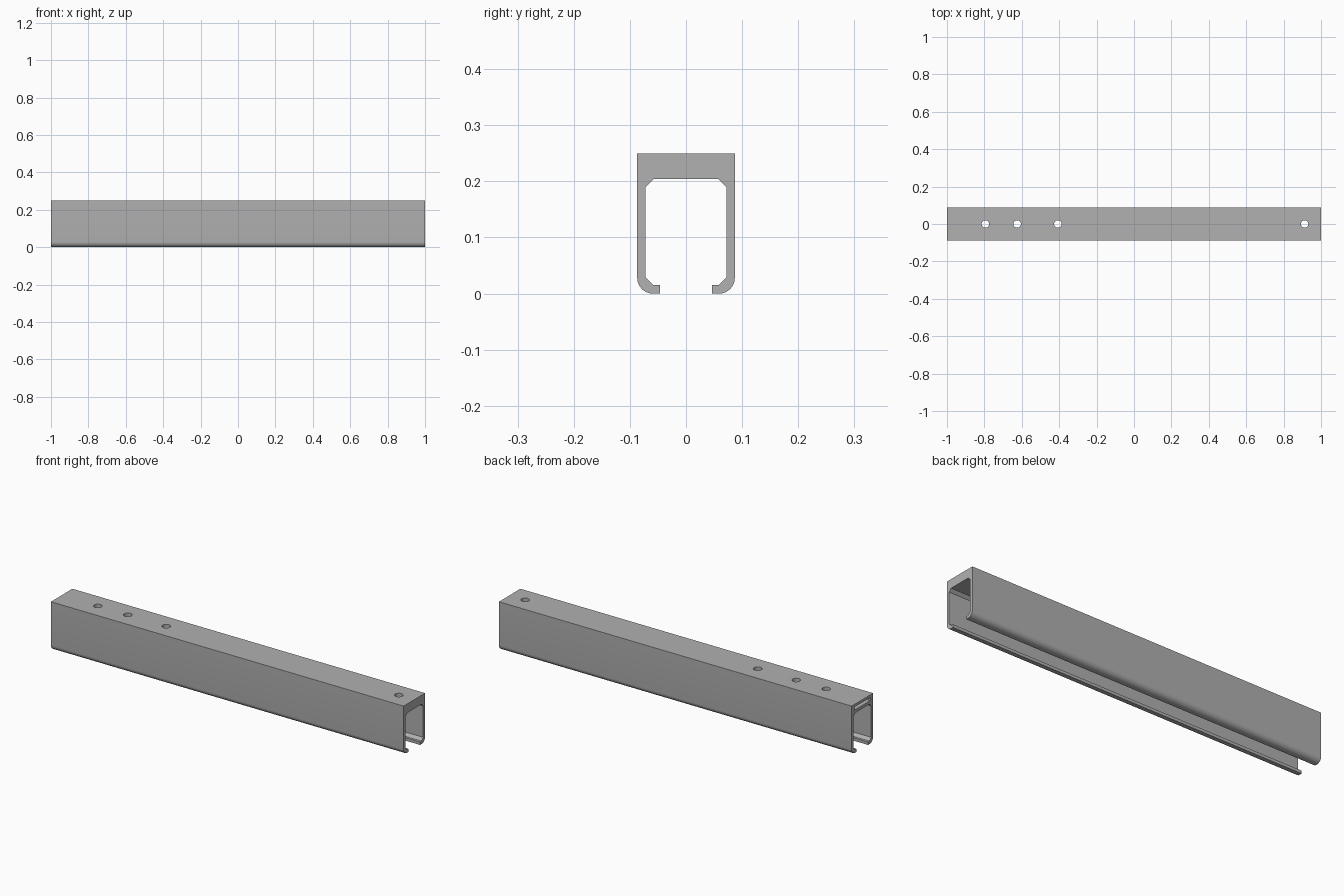
import bpy, bmesh, math

cube = bpy.data.objects.get("Cube")
if cube:
    bpy.data.objects.remove(cube, do_unlink=True)

LENGTH, HALF_W, HEIGHT, RADIUS = 2.0, 0.087, 0.25, 0.028

# Plain metal grey
grey = bpy.data.materials.new("metal_grey")
colour = (0.44, 0.44, 0.44, 1)
grey.use_nodes = True
grey.diffuse_color = colour
grey.node_tree.nodes["Principled BSDF"].inputs["Base Color"].default_value = colour


def mesh_object(name, bm):
    bmesh.ops.recalc_face_normals(bm, faces=bm.faces)
    mesh = bpy.data.meshes.new(name)
    bm.to_mesh(mesh)
    bm.free()
    mesh.materials.append(grey)
    obj = bpy.data.objects.new(name, mesh)
    bpy.context.collection.objects.link(obj)
    return obj


def cut(target, cutter):
    mod = target.modifiers.new("cut", "BOOLEAN")
    mod.operation = "DIFFERENCE"
    mod.solver = "EXACT"
    mod.object = cutter
    bpy.context.view_layer.objects.active = target
    bpy.ops.object.modifier_apply(modifier=mod.name)
    bpy.data.objects.remove(cutter, do_unlink=True)


# Half section: outer side, rounded foot, lip, chamfered inside
half = [(HALF_W, HEIGHT)]
for i in range(9):
    a = math.pi / 2 * i / 8
    half.append((HALF_W - RADIUS + RADIUS * math.cos(a), RADIUS - RADIUS * math.sin(a)))
half += [(0.046, 0), (0.046, 0.015), (0.058, 0.015), (0.072, 0.029),
         (0.072, 0.19), (0.058, 0.204)]
section = half + [(-y, z) for y, z in reversed(half)]

# Extruded rail
bm = bmesh.new()
face = bm.faces.new([bm.verts.new((-LENGTH / 2, y, z)) for y, z in section])
ext = bmesh.ops.extrude_face_region(bm, geom=[face], use_keep_orig=True)
moved = [v for v in ext["geom"] if isinstance(v, bmesh.types.BMVert)]
bmesh.ops.translate(bm, verts=moved, vec=(LENGTH, 0, 0))
rail = mesh_object("channel_rail", bm)

# Slot in the end of the thick top web
bm = bmesh.new()
bmesh.ops.create_cube(bm, size=1)
bmesh.ops.scale(bm, verts=bm.verts, vec=(0.24, 0.13, 0.016))
bmesh.ops.translate(bm, verts=bm.verts, vec=(-LENGTH / 2, 0, 0.228))
cut(rail, mesh_object("slot_cutter", bm))

# Mounting holes through the top
for x in (-0.795, -0.625, -0.407, 0.912):
    bm = bmesh.new()
    bmesh.ops.create_cone(bm, cap_ends=True, segments=32, radius1=0.02,
                          radius2=0.02, depth=0.12)
    bmesh.ops.translate(bm, verts=bm.verts, vec=(x, 0, 0.23))
    cut(rail, mesh_object("hole_cutter", bm))

# Smooth the round feet and holes, keep edges sharp
bpy.ops.object.select_all(action="DESELECT")
rail.select_set(True)
bpy.context.view_layer.objects.active = rail
bpy.ops.object.shade_smooth_by_angle(angle=math.radians(30))
